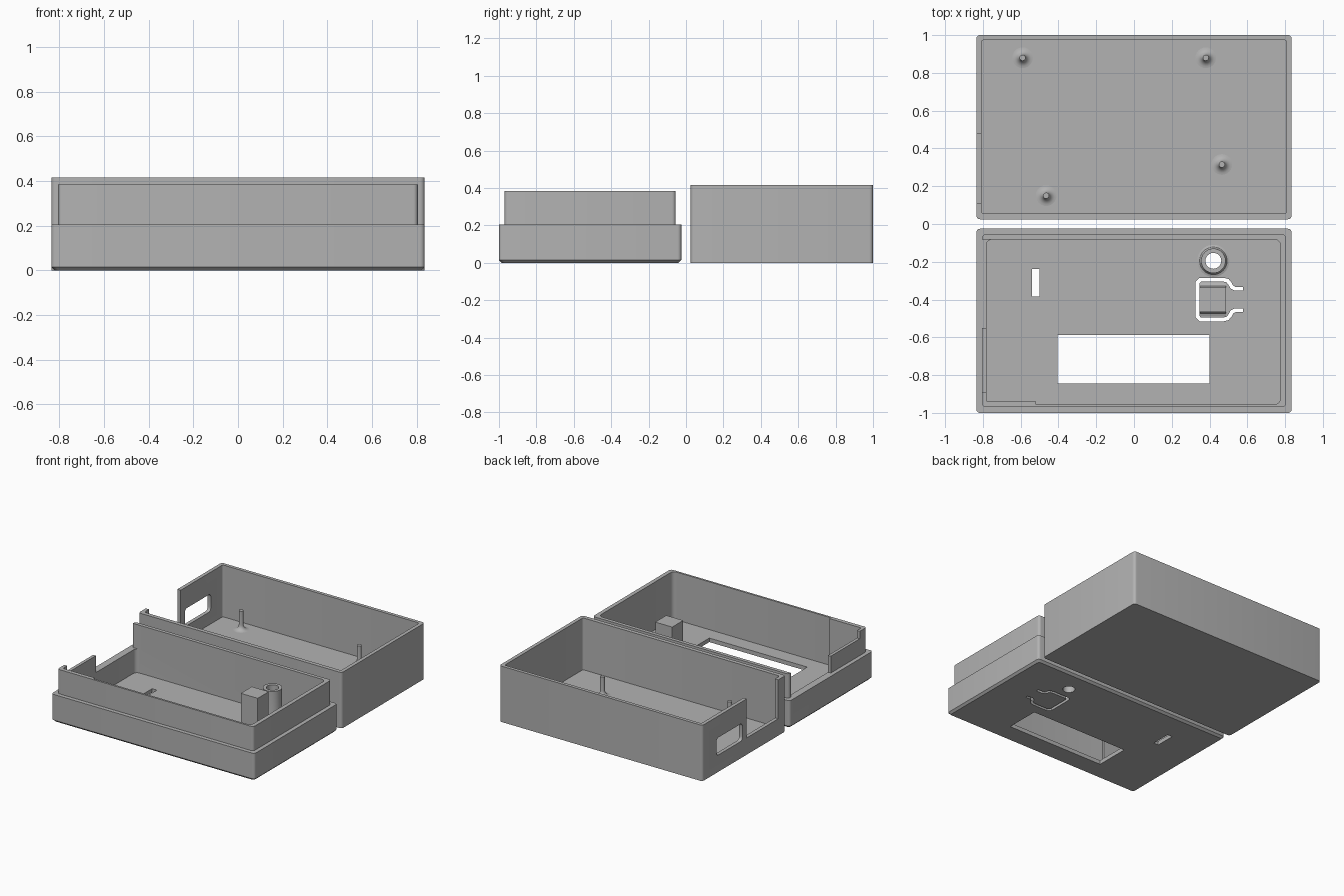
import bpy, bmesh, math
from mathutils import Vector

if "Cube" in bpy.data.objects:
    bpy.data.objects.remove(bpy.data.objects["Cube"])

grey = bpy.data.materials.new("plain_grey")
grey.diffuse_color = (0.45, 0.45, 0.45, 1)
grey.use_nodes = True
grey.node_tree.nodes["Principled BSDF"].inputs["Base Color"].default_value = grey.diffuse_color


def rrect(x0, x1, y0, y1, r, n=5):
    """Outline of a rectangle with rounded corners."""
    pts = []
    for cx, cy, a in ((x1 - r, y1 - r, 0), (x0 + r, y1 - r, 90),
                      (x0 + r, y0 + r, 180), (x1 - r, y0 + r, 270)):
        for i in range(n + 1):
            t = math.radians(a + 90 * i / n)
            pts.append((cx + r * math.cos(t), cy + r * math.sin(t)))
    return pts


def circle(cx, cy, r, n=32):
    return [(cx + r * math.cos(2 * math.pi * i / n),
             cy + r * math.sin(2 * math.pi * i / n)) for i in range(n)]


def loft(name, rings):
    """Closed solid through a stack of (outline, height) rings."""
    bm = bmesh.new()
    rows = [[bm.verts.new((x, y, z)) for x, y in pts] for pts, z in rings]
    n = len(rows[0])
    for a, b in zip(rows, rows[1:]):
        for i in range(n):
            j = (i + 1) % n
            bm.faces.new((a[i], a[j], b[j], b[i]))
    bm.faces.new(rows[0][::-1])
    bm.faces.new(rows[-1])
    bmesh.ops.recalc_face_normals(bm, faces=bm.faces)
    me = bpy.data.meshes.new(name)
    bm.to_mesh(me)
    bm.free()
    me.materials.append(grey)
    ob = bpy.data.objects.new(name, me)
    bpy.context.collection.objects.link(ob)
    return ob


def prism(name, pts, z0, z1):
    return loft(name, [(pts, z0), (pts, z1)])


def box(name, x0, x1, y0, y1, z0, z1):
    return prism(name, [(x0, y0), (x1, y0), (x1, y1), (x0, y1)], z0, z1)


def cut(ob, cutter):
    m = ob.modifiers.new("cut", 'BOOLEAN')
    m.operation, m.solver, m.object = 'DIFFERENCE', 'EXACT', cutter
    bpy.context.view_layer.objects.active = ob
    bpy.ops.object.modifier_apply(modifier=m.name)
    bpy.data.objects.remove(cutter)


def smooth(ob):
    bpy.ops.object.select_all(action='DESELECT')
    ob.select_set(True)
    bpy.context.view_layer.objects.active = ob
    bpy.ops.object.shade_smooth_by_angle(angle=math.radians(30))


def strip(path, w):
    """Outline of a band of width w along an open path."""
    left, right = [], []
    p = [Vector(q) for q in path]
    for i, v in enumerate(p):
        a = (v - p[i - 1]).normalized() if i else (p[1] - v).normalized()
        b = (p[i + 1] - v).normalized() if i < len(p) - 1 else a
        t = (a + b).normalized()
        off = Vector((-t.y, t.x)) * (w / 2 / max(t.dot(a), 0.5))
        left.append(tuple(v + off))
        right.append(tuple(v - off))
    return left + right[::-1]


FLOOR = 0.03

# Deep tray with a notched, windowed side wall
tray = prism("deep_tray", rrect(-0.835, 0.835, 0.025, 1.0, 0.02), 0, 0.415)
cut(tray, prism("c", rrect(-0.808, 0.808, 0.055, 0.975, 0.015), FLOOR, 0.6))
cut(tray, box("c", -0.9, -0.79, 0.11, 0.48, 0.125, 0.6))
port = prism("c", rrect(0.125, 0.255, 0.53, 0.835, 0.025), -0.9, -0.75)
for v in port.data.vertices:          # turn the port so it runs along x
    z, y, x = v.co
    v.co = (x, y, z)
port.data.flip_normals()
cut(tray, port)
smooth(tray)

# Flared standoff pins
for i, (x, y) in enumerate(((-0.59, 0.88), (0.38, 0.88), (0.465, 0.315), (-0.465, 0.15))):
    prof = [(0.055, FLOOR - 0.005)]
    for k in range(7):
        t = math.pi / 2 * k / 6
        prof.append((0.055 - 0.039 * math.sin(t), FLOOR + 0.039 * (1 - math.cos(t))))
    prof.append((0.016, 0.172))
    smooth(loft(f"standoff_pin_{i + 1}", [(circle(x, y, r, 24), z) for r, z in prof]))

# Lid body with chamfered base and raised lip
body = rrect(-0.835, 0.835, -1.0, -0.025, 0.02)
lip = rrect(-0.805, 0.805, -0.97, -0.055, 0.02)
lid = loft("lid_shell", [(rrect(-0.82, 0.82, -0.985, -0.04, 0.02), 0), (body, 0.015),
                         (body, 0.205), (lip, 0.205), (lip, 0.385)])
cut(lid, prism("c", rrect(-0.782, 0.775, -0.955, -0.082, 0.03), FLOOR, 0.6))
cut(lid, box("c", -0.9, -0.75, -0.55, -0.082, 0.205, 0.6))
cut(lid, box("c", -0.9, -0.77, -0.89, -0.55, 0.33, 0.6))

# Display opening, narrow slot, light hole and flexible button slit
cut(lid, box("c", -0.405, 0.4, -0.845, -0.588, -0.1, 0.1))
cut(lid, box("c", -0.54, -0.5, -0.385, -0.237, -0.1, 0.1))
cut(lid, prism("c", circle(0.42, -0.195, 0.042), -0.1, 0.1))
half = [(0.578, 0.057), (0.535, 0.057), (0.518, 0.066), (0.508, 0.085), (0.495, 0.1),
        (0.475, 0.105), (0.35, 0.105), (0.336, 0.09)]
path = [(x, -0.4 + y) for x, y in half] + [(x, -0.4 - y) for x, y in half[::-1]]
cut(lid, prism("c", strip(path, 0.02), -0.1, 0.1))
smooth(lid)

# Thickened front-left inner wall
box("wall_pad", -0.785, -0.52, -0.96, -0.94, FLOOR - 0.005, 0.385)

# Light guide tube with a filleted foot
tube = loft("guide_tube", [(circle(0.42, -0.195, r), z) for r, z in
            ((0.085, FLOOR - 0.005), (0.085, FLOOR), (0.073, 0.034), (0.067, 0.042),
             (0.065, 0.055), (0.065, 0.28))])
cut(tube, prism("c", circle(0.42, -0.195, 0.042), -0.1, 0.5))
smooth(tube)

# Button post with a flared foot
loft("button_post", [(rrect(0.348, 0.488, y0, y1, 0.003, 2), z) for y0, y1, z in
     ((-0.49, -0.31, FLOOR - 0.005), (-0.49, -0.31, FLOOR), (-0.473, -0.327, 0.036),
      (-0.465, -0.335, 0.055), (-0.465, -0.335, 0.32))])
